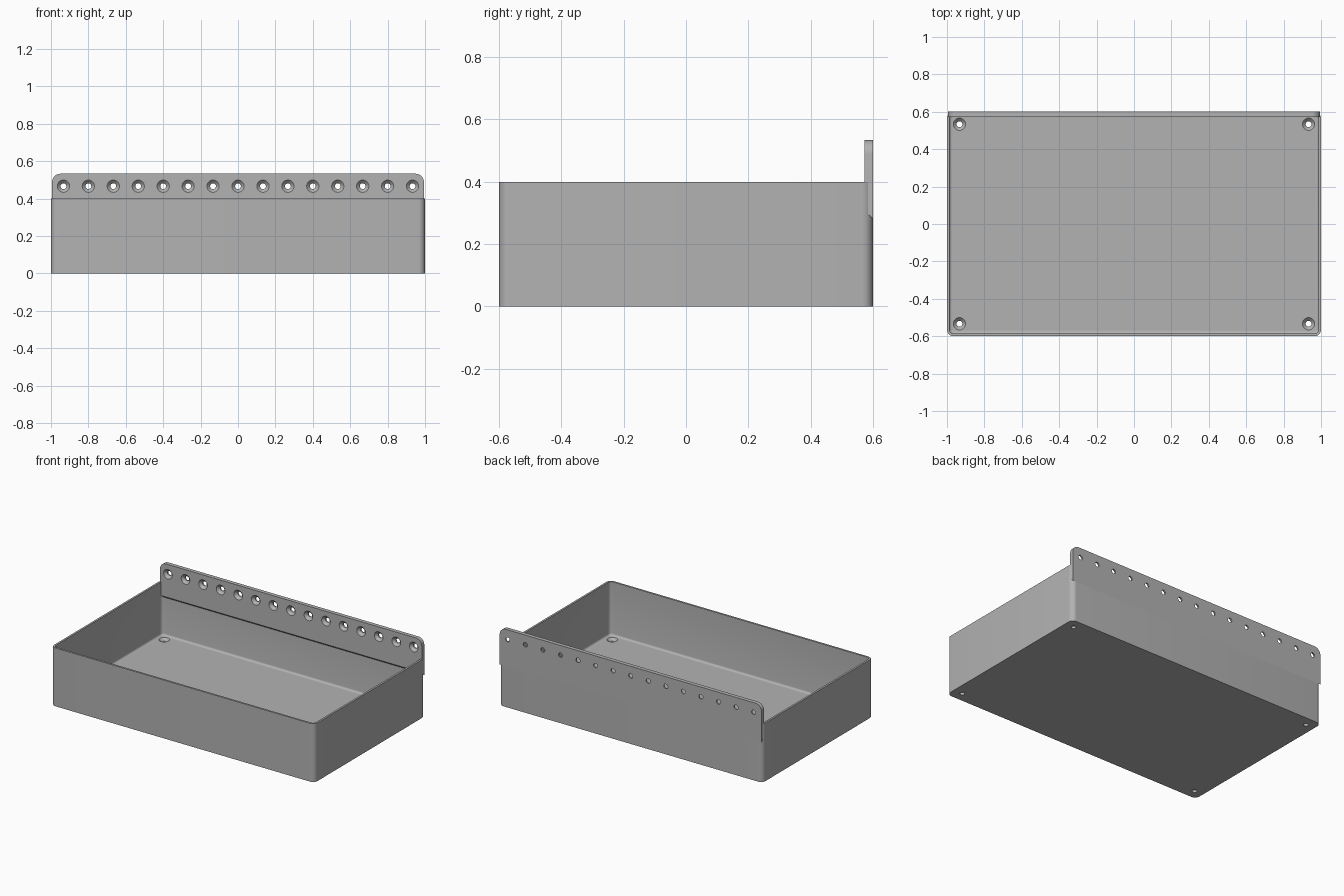
import bpy, bmesh, math
from mathutils import Matrix, Vector

default = bpy.data.objects.get("Cube")
if default:
    bpy.data.objects.remove(default, do_unlink=True)

UNIT = 2 / 150                      # one module of the tray's layout
WIDTH, DEPTH, HEIGHT = 2.0, 1.2, 0.4
WALL, FLOOR, CORNER = UNIT, 2.5 * UNIT, 0.035
PLATE_TOP, PLATE_THICK = 40 * UNIT, 2 * UNIT

grey = bpy.data.materials.new("plain grey")
grey.use_nodes = True
colour = (0.45, 0.45, 0.45, 1)
grey.diffuse_color = colour
grey.node_tree.nodes["Principled BSDF"].inputs["Base Color"].default_value = colour


def make_object(name, bm):
    bmesh.ops.recalc_face_normals(bm, faces=bm.faces[:])
    mesh = bpy.data.meshes.new(name)
    bm.to_mesh(mesh)
    bm.free()
    mesh.materials.append(grey)
    obj = bpy.data.objects.new(name, mesh)
    bpy.context.collection.objects.link(obj)
    return obj


def arc(cx, cy, r, start, steps=8):
    """Points of a quarter turn, counter-clockwise from start (degrees)."""
    angles = [math.radians(start + 90 * i / steps) for i in range(steps + 1)]
    return [(cx + r * math.cos(a), cy + r * math.sin(a)) for a in angles]


def rounded_rect(inset):
    hx, hy = WIDTH / 2 - CORNER, DEPTH / 2 - CORNER
    r = max(CORNER - inset, 0.003)
    hx, hy = WIDTH / 2 - inset - r, DEPTH / 2 - inset - r
    return (arc(hx, hy, r, 0) + arc(-hx, hy, r, 90)
            + arc(-hx, -hy, r, 180) + arc(hx, -hy, r, 270))


def skin(loops, capped=True):
    """Join matching loops of points into a closed surface."""
    bm = bmesh.new()
    rings = [[bm.verts.new(p) for p in loop] for loop in loops]
    for a, b in zip(rings, rings[1:]):
        for i in range(len(a)):
            j = (i + 1) % len(a)
            bm.faces.new((a[i], a[j], b[j], b[i]))
    if capped:
        bm.faces.new(rings[0])
        bm.faces.new(rings[-1])
    return bm


def screw_cutter(places, axis_rotation, thick):
    """Countersunk holes opening along local +z, the surface at local z = 0."""
    profile = [(0.0155, -thick - 0.03), (0.0155, -0.0175),
               (0.033, 0), (0.033, 0.03)]
    whole = bmesh.new()
    for place in places:
        loops = [[axis_rotation @ Vector((r * math.cos(t), r * math.sin(t), z)) + Vector(place)
                  for t in (math.tau * k / 28 for k in range(28))]
                 for r, z in profile]
        part = skin(loops)
        temp = bpy.data.meshes.new("temp")
        part.to_mesh(temp)
        part.free()
        whole.from_mesh(temp)
        bpy.data.meshes.remove(temp)
    cutter = make_object("hole_cutter", whole)
    cutter.hide_render = True
    return cutter


def finish(obj, cutter):
    bpy.ops.object.select_all(action='DESELECT')
    obj.select_set(True)
    bpy.context.view_layer.objects.active = obj
    mod = obj.modifiers.new("holes", 'BOOLEAN')
    mod.operation, mod.solver, mod.object = 'DIFFERENCE', 'EXACT', cutter
    bpy.ops.object.modifier_apply(modifier=mod.name)
    bpy.data.objects.remove(cutter, do_unlink=True)
    bpy.ops.object.shade_smooth_by_angle(angle=math.radians(30))


# Tray: outer wall, rim, inner wall, then a small fillet down to the floor
levels = [(0, 0), (0, HEIGHT), (WALL, HEIGHT)]
for k in range(5):
    a = math.radians(90 * k / 4)
    levels.append((WALL + UNIT * (1 - math.cos(a)), FLOOR + UNIT * (1 - math.sin(a))))
tray = make_object("tray", skin([[(x, y, z) for x, y in rounded_rect(inset)]
                                 for inset, z in levels]))
floor_holes = [(sx * 70 * UNIT, sy * 40 * UNIT, FLOOR) for sx in (-1, 1) for sy in (-1, 1)]
finish(tray, screw_cutter(floor_holes, Matrix.Identity(3), FLOOR))

# Mounting plate: rounded top corners, underside sloping down to the back
half, radius = 0.994, 0.045
back = DEPTH / 2 + 0.0005
front = DEPTH / 2 - PLATE_THICK


def plate_outline(y, bottom):
    top = (arc(half - radius, PLATE_TOP - radius, radius, 0)
           + arc(radius - half, PLATE_TOP - radius, radius, 90))
    return [(x, y, z) for x, z in [(half, bottom)] + top + [(-half, bottom)]]


plate = make_object("mounting_plate", skin([plate_outline(front, 0.307),
                                            plate_outline(back, 0.28)]))
plate_holes = [(i * 10 * UNIT, front, 35 * UNIT) for i in range(-7, 8)]
finish(plate, screw_cutter(plate_holes, Matrix.Rotation(math.pi / 2, 3, 'X'), PLATE_THICK))
